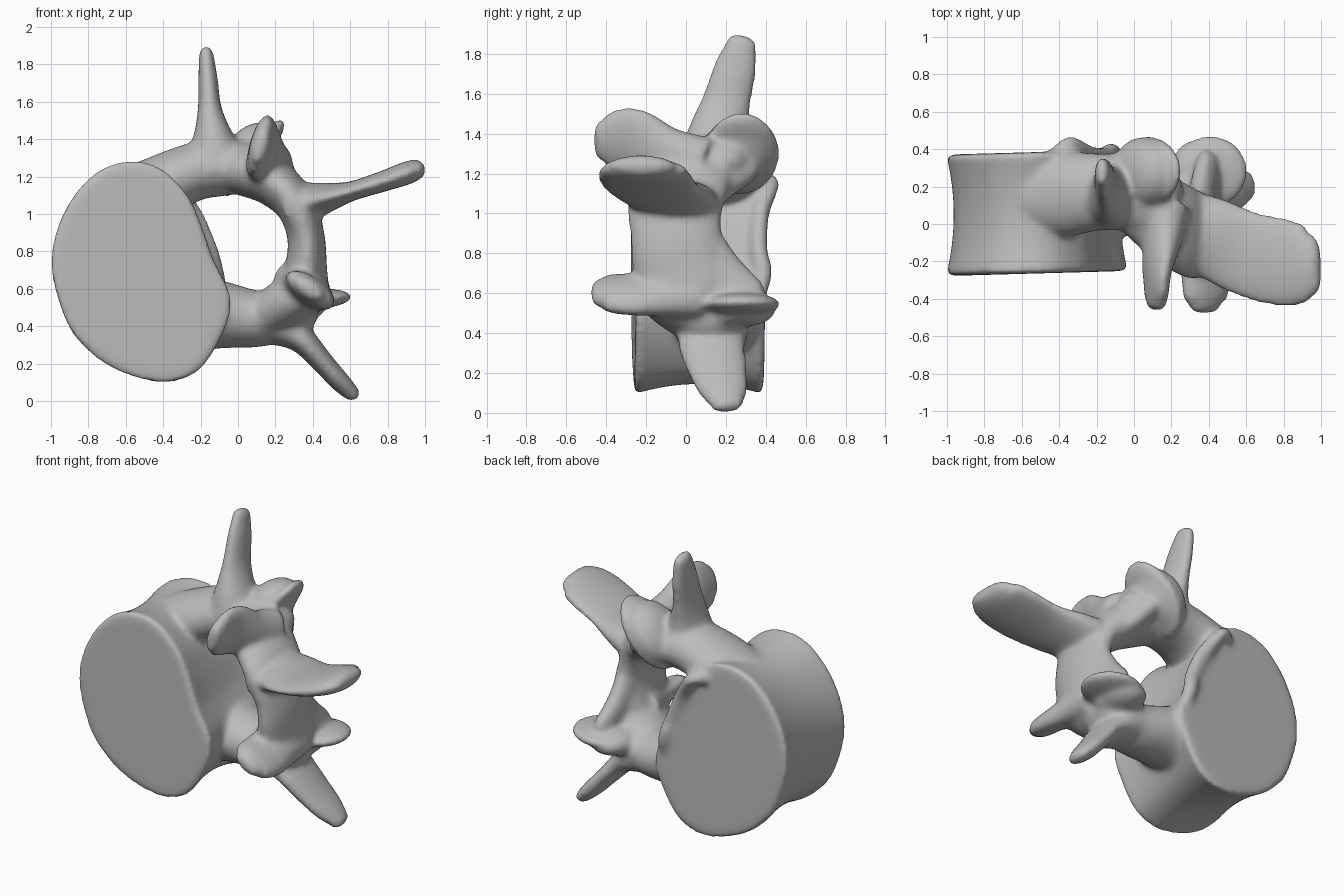
import bpy, bmesh, math
from mathutils import Vector, Matrix

cube = bpy.data.objects.get("Cube")
if cube:
    bpy.data.objects.remove(cube, do_unlink=True)

bone = bpy.data.materials.new("bone_grey")
bone.use_nodes = True
bone.diffuse_color = (0.5, 0.5, 0.5, 1)
bone.node_tree.nodes["Principled BSDF"].inputs["Base Color"].default_value = (0.5, 0.5, 0.5, 1)

bm = bmesh.new()


def loft(rings):
    """Skin closed rings of points and cap both ends."""
    loops = [[bm.verts.new(p) for p in ring] for ring in rings]
    n = len(loops[0])
    for a, b in zip(loops, loops[1:]):
        for i in range(n):
            bm.faces.new((a[i], a[(i + 1) % n], b[(i + 1) % n], b[i]))
    bm.faces.new(loops[0])
    bm.faces.new(loops[-1][::-1])


def spline(points, steps, closed=False):
    """Catmull-Rom curve through points of any dimension."""
    n = len(points)
    pick = (lambda i: points[i % n]) if closed else (lambda i: points[min(max(i, 0), n - 1)])
    out = []
    for i in range(n if closed else n - 1):
        a, b, c, d = (Vector(pick(i + k)) for k in (-1, 0, 1, 2))
        for s in range(steps):
            t = s / steps
            out.append(0.5 * (2 * b + (c - a) * t + (2 * a - 5 * b + 4 * c - d) * t * t
                              + (3 * b - a - 3 * c + d) * t ** 3))
    return out if closed else out + [Vector(points[-1])]


def limb(stations, wide=(0, 1, 0), sides=24):
    """Flattened limb; stations are (x, y, z, half width, half thickness)."""
    path = spline(stations, 6)
    centres = [Vector(p[:3]) for p in path]
    rings = []
    for i, p in enumerate(path):
        tangent = (centres[min(i + 1, len(path) - 1)] - centres[max(i - 1, 0)]).normalized()
        w = Vector(wide)
        w = (w - tangent * w.dot(tangent)).normalized()
        rings.append((centres[i], tangent, w, tangent.cross(w), p[3], p[4]))
    # rounded tip
    c, t, w, n, a, b = rings[-1]
    for k in (0.35, 0.65, 0.85, 0.97):
        f = math.sqrt(1 - k * k)
        rings.append((c + t * b * k, t, w, n, a * (0.35 + 0.65 * f), b * f))
    angles = [2 * math.pi * k / sides for k in range(sides)]
    loft([[c + w * a * math.cos(q) + n * b * math.sin(q) for q in angles]
          for c, t, w, n, a, b in rings])


def lobe(centre, radii, tilt=0):
    """Ellipsoid turned about the y axis."""
    m = (Matrix.Translation(centre) @ Matrix.Rotation(math.radians(tilt), 4, "Y")
         @ Matrix.Diagonal((*radii, 1)))
    bmesh.ops.create_uvsphere(bm, u_segments=32, v_segments=16, radius=1, matrix=m)


# Waisted drum-shaped body with slightly leaning end faces
outline = spline([(-1, .72), (-.97, .92), (-.88, 1.1), (-.75, 1.23), (-.58, 1.285), (-.42, 1.25),
                  (-.28, 1.12), (-.2, .96), (-.13, .76), (-.04, .56), (-.07, .38), (-.2, .17),
                  (-.37, .1), (-.56, .13), (-.73, .21), (-.87, .34), (-.95, .5)], 5, True)
mid = Vector((-.52, .7))
profile = [(-1.03, .9), (-1.02, .97)]
profile += [(t / 8, .925 + .08 * (t / 8) ** 2) for t in range(-8, 9)]
profile += [(1.02, .97), (1.03, .9)]
loft([[(mid.x + (p.x - mid.x) * s, .06 + .315 * t + .025 * (p.x - mid.x), mid.y + (p.y - mid.y) * s)
       for p in outline] for t, s in profile])

# Pedicles bridging the body and the arch
limb([(-.6, .14, 1.1, .2, .14), (-.38, .16, 1.17, .23, .16), (-.22, .17, 1.23, .21, .155),
      (-.06, .17, 1.25, .2, .15), (.12, .12, 1.26, .2, .12)])
limb([(-.3, .15, .48, .24, .23), (-.08, .15, .46, .22, .18), (.12, .14, .44, .19, .15),
      (.3, .12, .48, .18, .13)])

# Arch behind the canal
limb([(.02, .12, 1.23, .18, .13), (.17, .03, 1.18, .22, .13), (.3, -.05, 1.06, .24, .11),
      (.36, -.05, .9, .23, .1), (.365, -.03, .74, .24, .11), (.33, .02, .58, .24, .14),
      (.18, .1, .47, .18, .13)])

# Transverse processes
limb([(-.12, .16, 1.24, .2, .22), (-.13, .16, 1.38, .16, .125), (-.15, .2, 1.55, .125, .067),
      (-.16, .245, 1.72, .11, .052), (-.17, .28, 1.855, .078, .04)])
limb([(.18, .14, .44, .18, .15), (.33, .13, .34, .17, .08), (.45, .16, .21, .15, .06),
      (.54, .19, .11, .125, .055), (.605, .205, .045, .085, .045)])

# Spinous process
limb([(.26, -.05, 1.03, .23, .15), (.4, -.07, 1.07, .22, .1), (.58, -.15, 1.115, .23, .055),
      (.76, -.2, 1.17, .24, .055), (.89, -.22, 1.215, .22, .062), (.945, -.22, 1.235, .17, .058)])

# Articular processes reaching forward
limb([(.17, .08, 1.22, .17, .13), (.15, -.1, 1.29, .15, .1), (.125, -.26, 1.36, .175, .065),
      (.12, -.38, 1.365, .15, .055), (.12, -.415, 1.365, .11, .05)], wide=(.25, 0, .97))
limb([(.34, .05, .61, .17, .13), (.37, -.12, .6, .15, .1), (.385, -.27, .595, .155, .075),
      (.38, -.39, .6, .14, .065), (.38, -.425, .6, .1, .055)], wide=(.82, 0, -.57))

# Articular processes reaching back: thick heads and flat facets
lobe((.045, .275, 1.31), (.21, .19, .125), -52)
lobe((.085, .28, 1.3), (.26, .19, .06), -52)
lobe((.33, .27, .515), (.14, .18, .085))
lobe((.41, .28, .545), (.2, .195, .055), -4)

# Webs from the arch to the rear facets
limb([(.36, .04, .86, .14, .07), (.37, .15, .7, .14, .075), (.4, .27, .56, .15, .07)])
limb([(.28, .02, 1.06, .14, .08), (.17, .12, 1.17, .15, .09), (.1, .22, 1.27, .17, .09)])

# Raised lip along the canal side of the rear rim
limb([(-.42, .37, 1.16, .04, .05), (-.34, .42, 1.15, .05, .04), (-.24, .375, 1.0, .045, .05),
      (-.16, .365, .82, .045, .05), (-.12, .39, .7, .045, .045), (-.09, .36, .56, .03, .04)])

bmesh.ops.recalc_face_normals(bm, faces=bm.faces)
mesh = bpy.data.meshes.new("vertebra")
bm.to_mesh(mesh)
bm.free()
vertebra = bpy.data.objects.new("vertebra", mesh)
bpy.context.collection.objects.link(vertebra)
mesh.materials.append(bone)

# Fuse all parts into one skin and soften the joins
fuse = vertebra.modifiers.new("fuse", "REMESH")
fuse.mode = "VOXEL"
fuse.voxel_size = 0.015
fuse.use_smooth_shade = True
soften = vertebra.modifiers.new("soften", "SMOOTH")
soften.factor = 0.5
soften.iterations = 18
